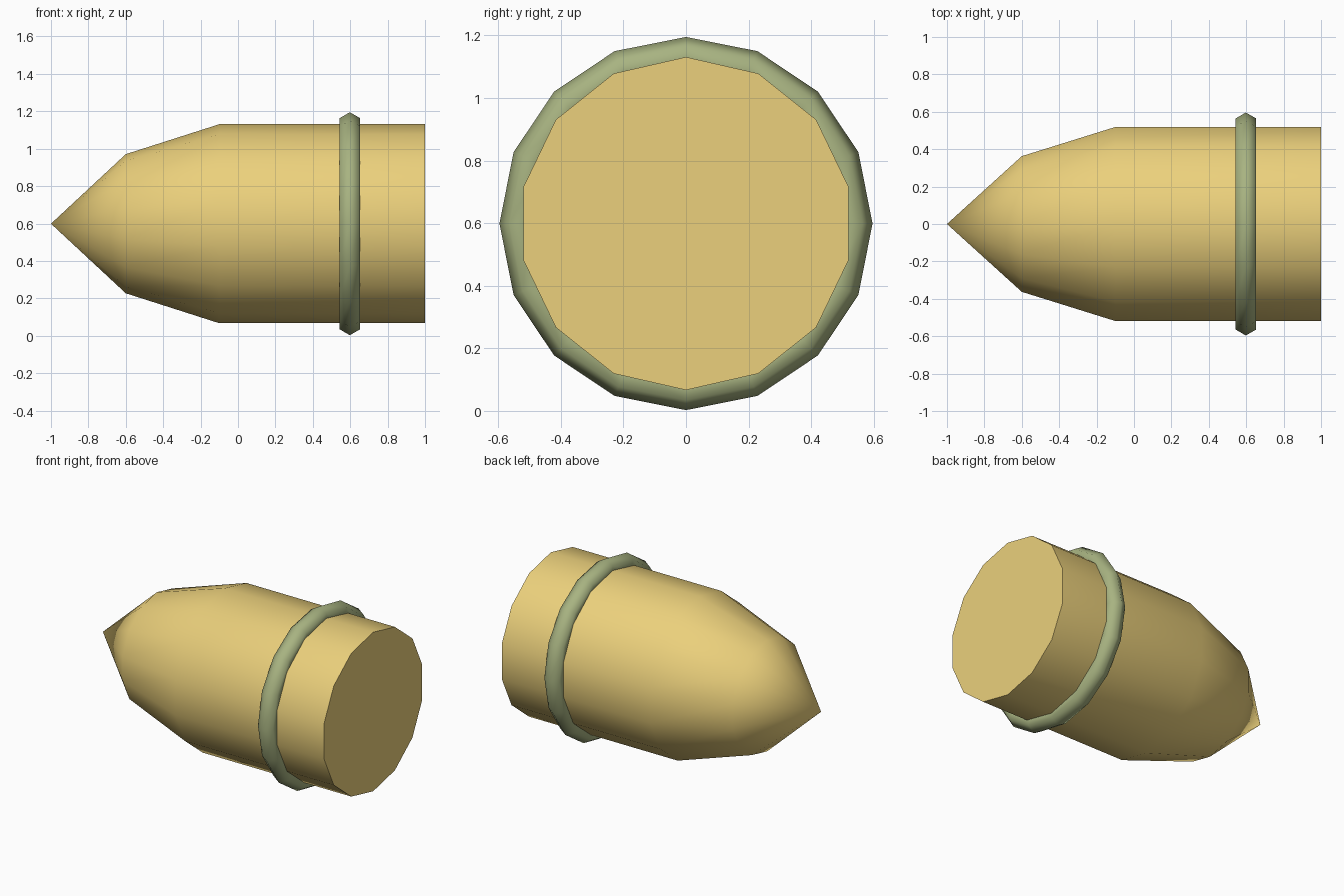
import bpy, bmesh, math

if "Cube" in bpy.data.objects:
    bpy.data.objects.remove(bpy.data.objects["Cube"])

CZ = 0.599  # height of the long axis


def material(name, color):
    m = bpy.data.materials.new(name)
    m.diffuse_color = (*color, 1)
    m.use_nodes = True
    m.node_tree.nodes["Principled BSDF"].inputs["Base Color"].default_value = m.diffuse_color
    return m


def finish(name, bm, mat, angle):
    bmesh.ops.recalc_face_normals(bm, faces=bm.faces)
    me = bpy.data.meshes.new(name)
    bm.to_mesh(me)
    bm.free()
    me.materials.append(mat)
    ob = bpy.data.objects.new(name, me)
    bpy.context.collection.objects.link(ob)
    bpy.ops.object.select_all(action='DESELECT')
    ob.select_set(True)
    bpy.context.view_layer.objects.active = ob
    bpy.ops.object.shade_smooth_by_angle(angle=math.radians(angle))
    return ob


def ring_verts(bm, x, r, sides):
    return [bm.verts.new((x, r * math.sin(math.tau * i / sides),
                          CZ + r * math.cos(math.tau * i / sides)))
            for i in range(sides)]


def bridge(bm, a, b):
    n = len(a)
    for i in range(n):
        j = (i + 1) % n
        bm.faces.new((a[i], a[j], b[j], b[i]))


# pointed body: 14-sided, nose towards -x, flat base at +x
bm = bmesh.new()
tip = bm.verts.new((-1, 0, CZ))
loops = [ring_verts(bm, x, r, 14)
         for x, r in ((-0.6, 0.372), (-0.1, 0.532), (1.0, 0.532))]
for i in range(14):
    bm.faces.new((tip, loops[0][i], loops[0][(i + 1) % 14]))
for a, b in zip(loops, loops[1:]):
    bridge(bm, a, b)
bm.faces.new(loops[-1])
finish("body", bm, material("yellow", (0.83, 0.63, 0.2)), 40)

# band around the body: 16-sided torus with a hexagonal section
bm = bmesh.new()
loops = []
for k in range(6):
    t = math.tau * k / 6
    loops.append(ring_verts(bm, 0.598 + 0.064 * math.sin(t),
                            0.532 + 0.064 * math.cos(t), 16))
for k in range(6):
    bridge(bm, loops[k], loops[(k + 1) % 6])
finish("band", bm, material("sage_green", (0.39, 0.45, 0.22)), 75)
